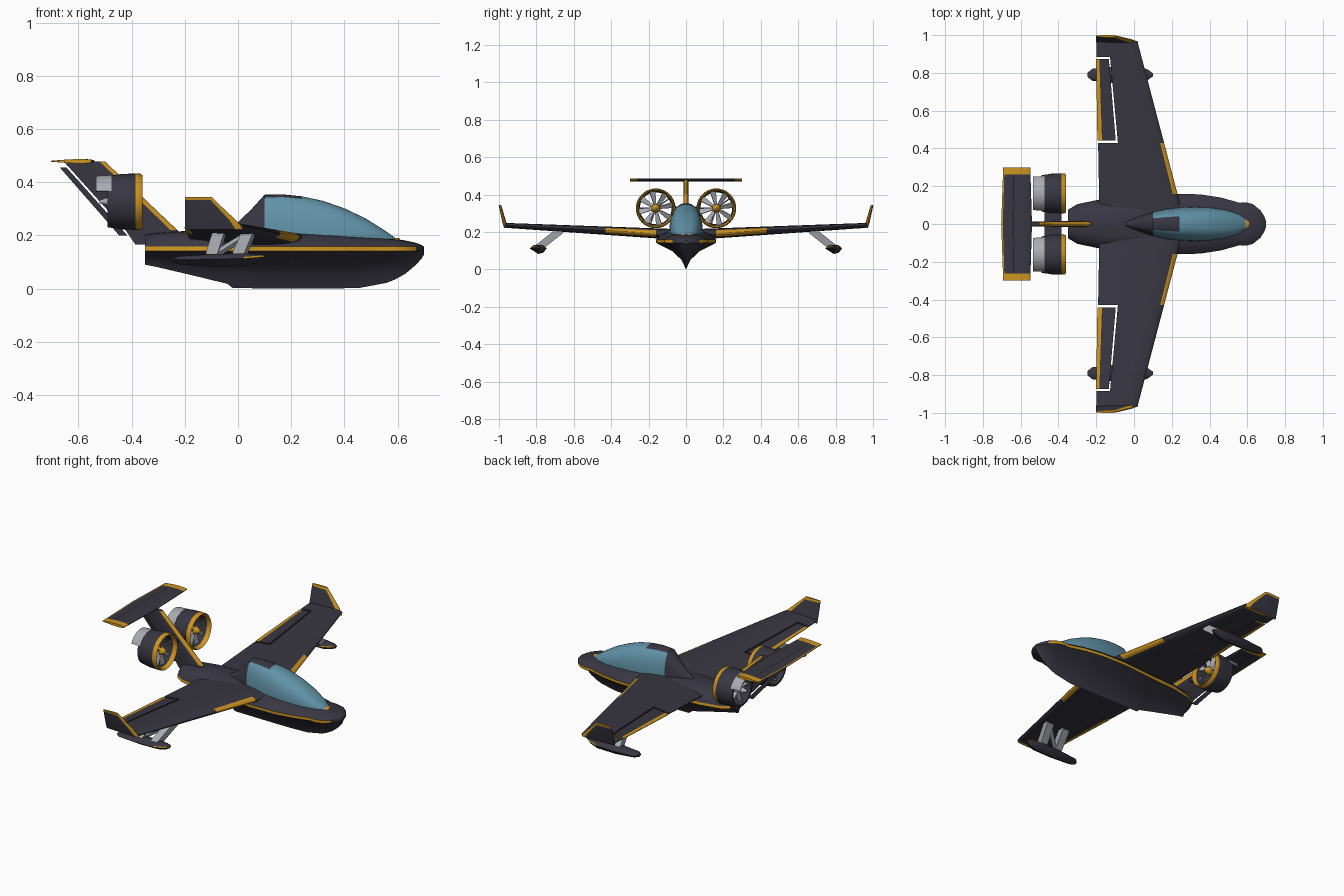
import bpy, bmesh, math
from mathutils import Vector, Matrix

if "Cube" in bpy.data.objects:
    bpy.data.objects.remove(bpy.data.objects["Cube"])


def material(name, rgb):
    m = bpy.data.materials.new(name)
    m.use_nodes = True
    m.diffuse_color = (*rgb, 1)
    m.node_tree.nodes["Principled BSDF"].inputs["Base Color"].default_value = (*rgb, 1)
    return m


MATS = [material("charcoal paint", (0.04, 0.038, 0.055)),
        material("amber trim", (0.62, 0.3, 0.015)),
        material("blue glass", (0.12, 0.29, 0.39)),
        material("light grey metal", (0.4, 0.41, 0.45)),
        material("black seam", (0.01, 0.01, 0.012))]
DARK, AMBER, GLASS, GREY, BLACK = range(5)


def build(name, verts, faces, mats):
    """Make an object using only the materials it needs."""
    me = bpy.data.meshes.new(name)
    me.from_pydata(verts, [], faces)
    used = sorted(set(mats))
    for u in used:
        me.materials.append(MATS[u])
    for p, m in zip(me.polygons, mats):
        p.material_index = used.index(m)
    bm = bmesh.new()
    bm.from_mesh(me)
    bmesh.ops.recalc_face_normals(bm, faces=bm.faces)
    bm.to_mesh(me)
    bm.free()
    ob = bpy.data.objects.new(name, me)
    bpy.context.collection.objects.link(ob)
    bpy.ops.object.select_all(action='DESELECT')
    ob.select_set(True)
    bpy.context.view_layer.objects.active = ob
    bpy.ops.object.shade_smooth_by_angle(angle=math.radians(35))
    return ob


def loft(name, rings, rule=lambda i, j: DARK, caps=True):
    """Skin a list of closed rings; rule(ring, segment) gives the colour."""
    n = len(rings[0])
    verts = [v for r in rings for v in r]
    faces, mats = [], []
    for i in range(len(rings) - 1):
        for j in range(n):
            k = (j + 1) % n
            faces.append((i * n + j, i * n + k, i * n + n + k, i * n + n + j))
            mats.append(rule(i, j))
    if caps:
        last = len(rings) - 1
        faces += [tuple(range(n)), tuple(last * n + j for j in range(n))]
        mats += [rule(0, 0), rule(last - 1, n // 2)]
    return build(name, verts, faces, mats)


def foil(name, stations, up, fs, rule=lambda f, i: DARK):
    """Airfoil surface; stations are (y, z, x_lead, x_trail, thickness)."""
    def half(f, t):
        return t * (1.4845 * f ** 0.5 - 0.63 * f - 1.758 * f * f
                    + 1.4215 * f ** 3 - 0.5 * f ** 4) + 0.0015
    rings = []
    for y, z, lead, trail, t in stations:
        base = [Vector((lead + (trail - lead) * f, y, z)) for f in fs]
        top = [p + up * half(f, t) for p, f in zip(base, fs)]
        low = [p - up * half(f, t) for p, f in zip(base, fs)]
        rings.append(top + low[::-1])
    m, n = len(fs), 2 * len(fs)

    def colour(i, j):
        a, b = (min(q % n, n - 1 - q % n) for q in (j, j + 1))
        return rule((fs[a] + fs[b]) / 2, i)
    return loft(name, rings, colour)


def lathe(name, profile, centre, rule, start=0, sweep=360, n=40):
    """Turn a closed (x, radius) profile around an axis along x."""
    steps = n if sweep < 360 else n + 1
    rings = []
    for k in range(steps):
        a = math.radians(start + sweep * k / (steps - 1))
        rings.append([Vector((x, centre[0] + r * math.cos(a), centre[1] + r * math.sin(a)))
                      for x, r in profile])
    return loft(name, rings, lambda i, j: rule(j), caps=sweep < 360)


def beam(name, a, b, chord, thick, mat):
    """Rectangular strut from a to b, with its chord along x."""
    a, b = Vector(a), Vector(b)
    cx = Vector((chord / 2, 0, 0))
    side = (b - a).cross(cx).normalized() * thick / 2
    ring = [cx + side, cx - side, -cx - side, -cx + side]
    loft(name, [[p + q for q in ring] for p in (a, b)], lambda i, j: mat)


# Hull with a hollow vee bottom, chine stripe and rounded deck
hull = [(-.35, .075, .09, .2), (-.3, .105, .08, .207), (-.18, .13, .052, .215),
        (-.04, .14, .018, .215), (-.02, .142, .002, .215), (.2, .16, 0, .21),
        (.35, .157, 0, .203), (.46, .14, .003, .195), (.56, .112, .022, .186),
        (.59, .115, .034, .184), (.63, .105, .056, .178), (.67, .072, .09, .169),
        (.69, .04, .112, .161), (.70, .012, .128, .155)]
rings = []
for x, w, low, deck in hull:
    h, s = .142 - low, min(.159, deck - .003)
    half = [(.15, low + .36 * h), (.45, low + .68 * h), (1, .142), (1, s),
            (.82, s + .6 * (deck - s)), (.5, deck)]
    right = [Vector((x, w * f, z)) for f, z in half]
    left = [Vector((x, -p.y, p.z)) for p in right[::-1]]
    rings.append([Vector((x, 0, low))] + right + [Vector((x, 0, deck + .003))] + left)
loft("hull", rings, lambda i, j: AMBER if j in (3, 10) and i < 11 else DARK)


# Canopy, its trim and the fairing behind it
def arch(x, w, low, top, n=24):
    pts = []
    for k in range(n + 1):
        a = math.pi * k / n
        pts.append(Vector((x, math.copysign(abs(math.cos(a)) ** .8, math.cos(a)) * w,
                           low + (top - low) * max(math.sin(a), 0) ** .8)))
    return pts


glass = [(.1, .064, .19, .353), (.17, .079, .19, .354), (.24, .087, .19, .347),
         (.32, .09, .188, .33), (.4, .087, .185, .302), (.48, .076, .18, .264),
         (.55, .055, .176, .22), (.59, .03, .172, .192), (.61, .01, .17, .178)]
loft("canopy", [arch(*g) for g in glass],
     lambda i, j: DARK if i < 2 and 9 <= j <= 14 else GLASS)
loft("canopy_trim", [arch(x, w + .003, low, low + .019) for x, w, low, top in glass],
     lambda i, j: AMBER)
fairing = [(.1, .064, .19, .353), (.05, .048, .19, .298), (0, .03, .19, .25),
           (-.05, .012, .19, .222)]
loft("canopy_fairing", [arch(*f) for f in fairing])

UP, ACROSS = Vector((0, 0, 1)), Vector((0, 1, 0))
NOSE = [0, .015, .06, .15, .3, .5]


def wing_station(y, s):
    lead = .23 - .2625 * (y - .16)
    trail = -.184 - .016 * (y - .1) / .87
    return (y * s, .193 + .053 * (y - .16), lead, trail, .056 - .034 * y)


for s, side in ((1, "port"), (-1, "starboard")):
    def span(*ys):
        return [wing_station(y, s) for y in ys]

    # Wing panels around the aileron slot
    foil(side + "_inner_wing", span(.05, .16, .43), UP, NOSE + [.7, .85, 1],
         lambda f, i: AMBER if f < .06 and i else DARK)
    foil(side + "_middle_wing", span(.43, .885), UP, NOSE + [.7])
    foil(side + "_outer_wing", span(.885, .968), UP, NOSE + [.7, .85, 1])
    foil(side + "_aileron", span(.441, .874), UP, [.73, .8, .94, 1.01],
         lambda f, i: AMBER if f > .94 else DARK)

    # Winglet with coloured leading edge and cap
    foil(side + "_winglet",
         [(.962 * s, .222, .02, -.2, .018), (.972 * s, .255, -.005, -.2, .018),
          (.992 * s, .333, -.088, -.2, .012), (.995 * s, .345, -.1, -.2, .01)],
         ACROSS, [0, .04, .13, .3, .6, 1],
         lambda f, i: AMBER if f < .13 or i == 2 else DARK)

    # Wing float with struts
    body = [(-.245, .012, .1, .115), (-.22, .032, .09, .122), (-.1, .044, .083, .13),
            (.02, .044, .085, .132), (.07, .03, .097, .13), (.1, .008, .112, .125)]
    rings = []
    for x, w, low, top in body:
        mid = low + .6 * (top - low)
        rings.append([Vector((x, .79 * s + w * u, z)) for u, z in
                      ((0, low), (.6, low + .006), (1, mid), (.9, mid + .006), (.5, top),
                       (-.5, top), (-.9, mid + .006), (-1, mid))])
    loft(side + "_float", rings, lambda i, j: AMBER if j in (2, 6) and i > 2 else DARK)
    beam(side + "_float_front_strut", (.0, .79 * s, .115), (.04, .67 * s, .21), .045, .04, GREY)
    beam(side + "_float_rear_strut", (-.1, .79 * s, .115), (-.07, .67 * s, .21), .045, .04, GREY)
    beam(side + "_float_brace", (-.09, .78 * s, .125), (.03, .68 * s, .2), .025, .02, GREY)

    # Ducted fan: shroud, exhaust visor, hub and blades
    c = (.162 * s, .327)
    lathe(side + "_fan_duct",
          [(-.385, .106), (-.367, .105), (-.36, .1), (-.367, .094), (-.385, .092),
           (-.49, .085), (-.49, .096), (-.44, .104)], c,
          lambda j: AMBER if j < 4 else DARK)
    lathe(side + "_exhaust_visor", [(-.475, .1), (-.535, .097), (-.535, .09), (-.475, .093)], c,
          lambda j: GREY, 24, 132, 24)
    lathe(side + "_spinner", [(-.365, .0005), (-.373, .012), (-.39, .021), (-.415, .024),
                              (-.415, .0005)], c, lambda j: AMBER, n=20)
    lathe(side + "_hub", [(-.414, .0005), (-.414, .024), (-.47, .022), (-.52, .006),
                          (-.52, .0005)], c, lambda j: GREY, n=20)

    def blades(name, count, x, root, tip, twist0, twist1, thick):
        verts, faces = [], []
        for k in range(count):
            turn = Matrix.Rotation(math.tau * (k + .25) / count, 3, 'X')
            b = len(verts)
            for r, chord, tw in ((.018, root, twist0), (.091, tip, twist1)):
                spin = Matrix.Rotation(math.radians(tw), 3, 'Z')
                for u, v in ((-1, -1), (1, -1), (1, 1), (-1, 1)):
                    p = spin @ Vector((v * thick / 2, u * chord / 2, 0)) + Vector((0, 0, r))
                    verts.append(turn @ p + Vector((x, *c)))
            faces += [(b, b + 1, b + 2, b + 3), (b + 4, b + 5, b + 6, b + 7)]
            faces += [(b + q, b + (q + 1) % 4, b + 4 + (q + 1) % 4, b + 4 + q) for q in range(4)]
        build(name, verts, faces, [GREY] * len(faces))

    blades(side + "_fan_blades", 8, -.402, .018, .034, 50, 25, .004)
    blades(side + "_stator_vanes", 5, -.455, .03, .03, 85, 85, .005)
    beam(side + "_fan_pylon", (-.43, 0, c[1]), (-.43, .068 * s, c[1]), .09, .018, DARK)

# Swept fin with a separate rudder
fin = [(0, .165, -.18, -.425, .034), (0, .22, -.228, -.46, .03), (0, .478, -.5, -.685, .022)]
foil("fin", fin, ACROSS, [0, .03, .11, .3, .5, .84],
     lambda f, i: AMBER if f < .11 and i else DARK)
foil("rudder", [(0, .2, -.21, -.447, .03), (0, .455, -.475, -.67, .022)], ACROSS,
     [.87, .93, 1])

# Tailplane with coloured tips, elevator seam and trailing edge
tail = [(y, .479, -.54 - abs(y) * .03, -.703 + abs(y) * .035, .014)
        for y in (-.3, -.262, -.25, 0, .25, .262, .3)]


def tail_colour(f, i):
    if i in (0, 5):
        return AMBER
    if .6 < f < .63 and i in (2, 3):
        return BLACK
    return AMBER if f > .95 else DARK


foil("tailplane", tail, UP, [0, .03, .12, .3, .6, .63, .95, 1], tail_colour)
